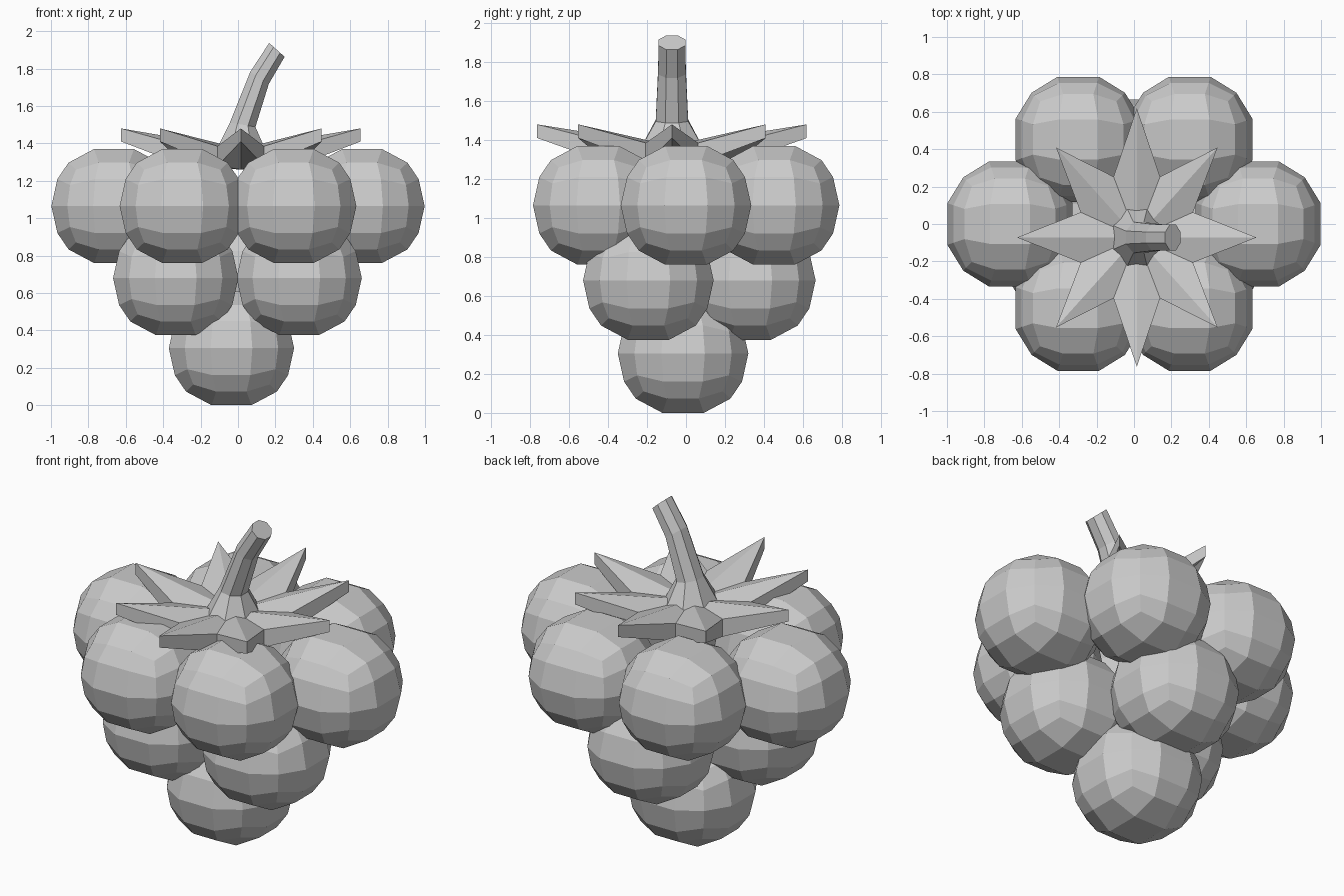
import bpy, bmesh, math
from mathutils import Vector

if "Cube" in bpy.data.objects:
    bpy.data.objects.remove(bpy.data.objects["Cube"])

R_XY, R_Z = 0.353, 0.337


def finish(bm, name):
    bmesh.ops.recalc_face_normals(bm, faces=bm.faces)
    mesh = bpy.data.meshes.new(name)
    bm.to_mesh(mesh)
    bm.free()
    ob = bpy.data.objects.new(name, mesh)
    bpy.context.collection.objects.link(ob)
    return ob


# Faceted berry: a gridded cube pushed out to a sphere
def berry(name, loc):
    bm = bmesh.new()
    bmesh.ops.create_cube(bm, size=2)
    upright = [e for e in bm.edges if abs(e.verts[0].co.z - e.verts[1].co.z) > 0.1]
    bmesh.ops.subdivide_edges(bm, edges=upright, cuts=3, use_grid_fill=True)
    level = [e for e in bm.edges if abs(e.verts[0].co.z - e.verts[1].co.z) < 0.1]
    bmesh.ops.subdivide_edges(bm, edges=level, cuts=2, use_grid_fill=True)
    for v in bm.verts:
        n = v.co.normalized()
        v.co = Vector((n.x * R_XY, n.y * R_XY, n.z * R_Z))
    finish(bm, name).location = loc


layers = {
    "top_berry": [(-0.663, 0, 1.065), (0.663, 0, 1.065),
                  (-0.298, 0.452, 1.065), (0.298, 0.452, 1.065),
                  (-0.298, -0.45, 1.065), (0.298, -0.45, 1.065)],
    "middle_berry": [(-0.333, -0.193, 0.68), (0.327, -0.193, 0.68), (-0.005, 0.33, 0.68)],
    "bottom_berry": [(-0.035, -0.015, 0.305)],
}
for name, spots in layers.items():
    for i, loc in enumerate(spots):
        berry(f"{name}_{i + 1}", loc)

# Eight-pointed leaf crown, dished with raised tips
CX, CY = 0.015, -0.072
bm = bmesh.new()
top, bottom = [], []
for i in range(16):
    a = i * math.pi / 8
    tip = i % 2 == 0
    r = (0.64 if i % 8 in (0, 2, 4, 6) and i % 4 == 0 else 0.63) if tip else 0.335
    sy = (1.08 if tip else 1.05)
    x, y = CX + r * math.cos(a) * (1 if i % 4 == 0 else 0.97), CY + r * math.sin(a) * sy
    top.append(bm.verts.new((x, y, 1.48 if tip else 1.385)))
    bottom.append(bm.verts.new((x, y, 1.41 if tip else 1.28)))
hub_top = bm.verts.new((CX, CY, 1.37))
hub_low = bm.verts.new((CX, CY, 1.26))
for i in range(16):
    j = (i + 1) % 16
    bm.faces.new((top[i], top[j], hub_top))
    bm.faces.new((bottom[j], bottom[i], hub_low))
    bm.faces.new((top[j], top[i], bottom[i], bottom[j]))
finish(bm, "leaf_crown")

# Bent, flared stem: octagonal rings of (x, z, half x, half y, tilt)
rings = [(0.015, 1.34, 0.155, 0.185, 0), (0.025, 1.5, 0.075, 0.09, 10),
         (0.115, 1.75, 0.064, 0.077, 33), (0.208, 1.9, 0.06, 0.074, 42)]
bm = bmesh.new()
loops = []
for x, z, hx, hy, tilt in rings:
    t = math.radians(tilt)
    loop = []
    for k in range(8):
        a = (k + 0.5) * math.pi / 4
        u = hx * math.cos(a)
        loop.append(bm.verts.new((x + u * math.cos(t), CY + hy * math.sin(a),
                                  z - u * math.sin(t))))
    loops.append(loop)
for lo, hi in zip(loops, loops[1:]):
    for k in range(8):
        bm.faces.new((lo[k], lo[(k + 1) % 8], hi[(k + 1) % 8], hi[k]))
bm.faces.new(loops[0][::-1])
bm.faces.new(loops[-1])
finish(bm, "stem")
